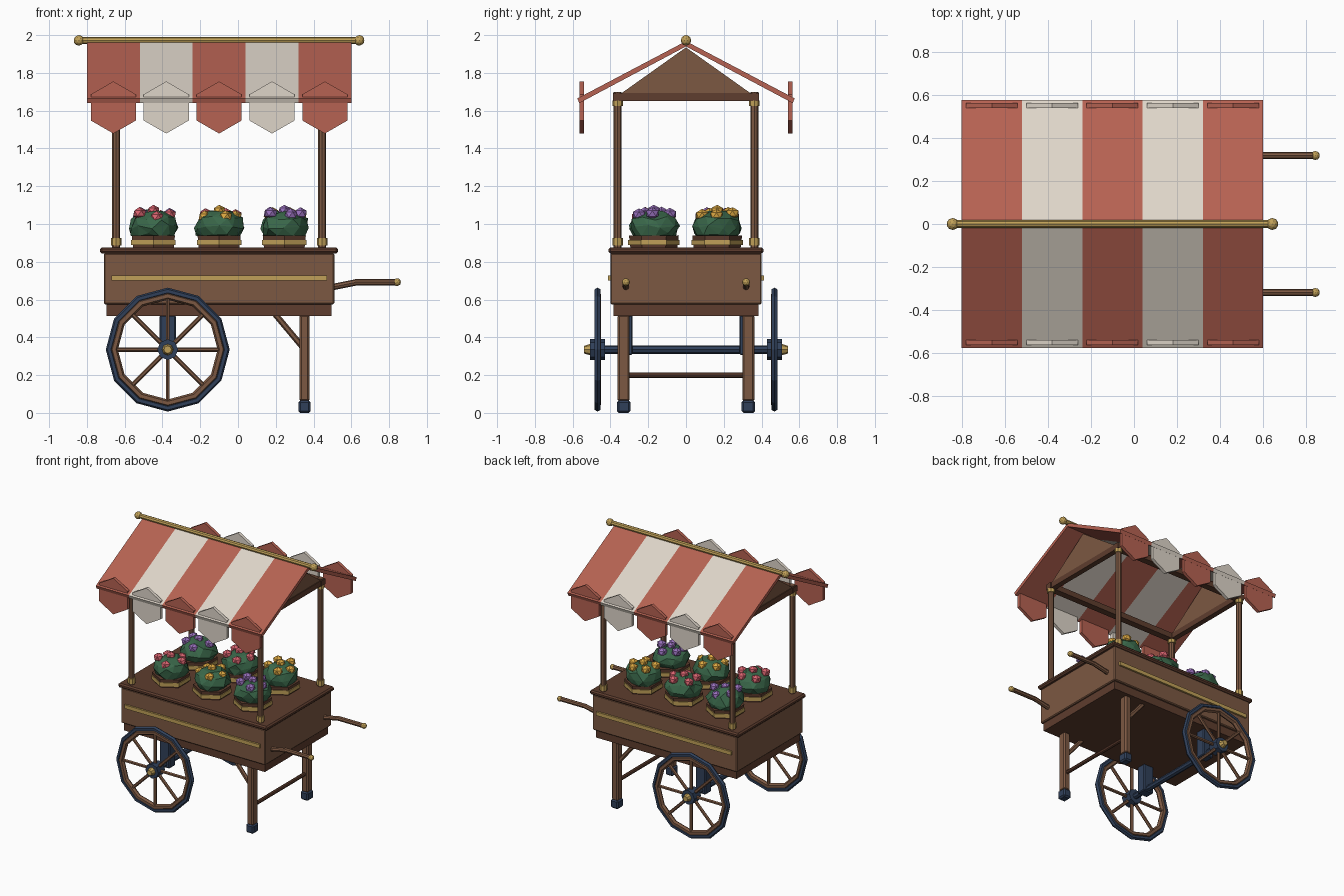
import bpy, bmesh, math, random
from mathutils import Vector, Matrix

if "Cube" in bpy.data.objects:
    bpy.data.objects.remove(bpy.data.objects["Cube"], do_unlink=True)
random.seed(4)


def material(name, *rgb):
    lin = [((c / 255 + 0.055) / 1.055) ** 2.4 for c in rgb] + [1]
    m = bpy.data.materials.new(name)
    m.use_nodes = True
    m.diffuse_color = lin
    m.node_tree.nodes["Principled BSDF"].inputs["Base Color"].default_value = lin
    return m


RED = material("canvas red", 182, 98, 82)
CREAM = material("canvas cream", 222, 213, 201)
WOOD = material("wood", 124, 88, 66)
DARK = material("dark wood", 94, 61, 46)
BRASS = material("brass", 192, 160, 88)
NAVY = material("navy iron", 48, 64, 90)
GREEN = material("leaf green", 58, 104, 74)
PINK = material("pink petals", 218, 100, 112)
YELLOW = material("yellow petals", 220, 168, 66)
PURPLE = material("purple petals", 152, 112, 188)

parts = {}


def part(name, mat):
    if name not in parts:
        parts[name] = (bmesh.new(), mat)
    return parts[name][0]


def box(bm, centre, size):
    bmesh.ops.create_cube(bm, size=1, matrix=Matrix.Translation(centre) @ Matrix.Diagonal((*size, 1)))


def rod(bm, a, b, r, r2=None, sides=8, turn=0):
    a, b = Vector(a), Vector(b)
    d = b - a
    mat = Matrix.Translation((a + b) / 2) @ d.to_track_quat('Z', 'Y').to_matrix().to_4x4()
    bmesh.ops.create_cone(bm, cap_ends=True, segments=sides, radius1=r, radius2=r2 or r,
                          depth=d.length, matrix=mat @ Matrix.Rotation(turn, 4, 'Z'))


def ball(bm, centre, r, detail=2, squash=1):
    mat = Matrix.Translation(centre) @ Matrix.Diagonal((1, 1, squash, 1))
    return bmesh.ops.create_icosphere(bm, subdivisions=detail, radius=r, matrix=mat)["verts"]


def prism(bm, outline, along, length):
    """Closed outline of 3D points extruded in one direction."""
    f = bm.faces.new([bm.verts.new(p) for p in outline])
    out = bmesh.ops.extrude_face_region(bm, geom=[f])["geom"]
    moved = [v for v in out if isinstance(v, bmesh.types.BMVert)]
    bmesh.ops.translate(bm, verts=moved, vec=Vector(along) * length)


def ring(bm, centre, major, minor, steps=12, sides=6):
    """Wheel ring lying in the xz plane."""
    loops = []
    for i in range(steps):
        a = math.tau * i / steps
        loop = []
        for j in range(sides):
            b = math.tau * j / sides
            r = major + minor * math.cos(b)
            offset = Vector((r * math.cos(a), minor * math.sin(b), r * math.sin(a)))
            loop.append(bm.verts.new(Vector(centre) + offset))
        loops.append(loop)
    for i in range(steps):
        p, q = loops[i], loops[(i + 1) % steps]
        for j in range(sides):
            k = (j + 1) % sides
            bm.faces.new((p[j], p[k], q[k], q[j]))


# Cart body
box(part("deck", DARK), (-0.1, 0, 0.86), (1.26, 0.82, 0.033))
box(part("body", WOOD), (-0.1, 0, 0.71), (1.22, 0.8, 0.27))
box(part("underframe", DARK), (-0.1, 0, 0.545), (1.19, 0.765, 0.062))

POST_X = (-0.645, 0.445)
WHEEL_X, WHEEL_Z = -0.372, 0.335

for s in (-1, 1):
    box(part("body_stripe", BRASS), (-0.1, s * 0.405, 0.714), (1.14, 0.018, 0.028))

    # Wheel: tyre, rim, spokes, hub
    y = s * 0.468
    centre = Vector((WHEEL_X, y, WHEEL_Z))
    ring(part("tyres", NAVY), centre, 0.31, 0.018)
    ring(part("rims", WOOD), centre, 0.284, 0.02)
    for i in range(8):
        a = math.tau * i / 8
        end = centre + Vector((math.cos(a), 0, math.sin(a))) * 0.28
        rod(part("spokes", WOOD), centre, end, 0.012, sides=6)
    rod(part("hubs", NAVY), centre - Vector((0, 0.04, 0)), centre + Vector((0, 0.04, 0)), 0.055)
    rod(part("hub_caps", BRASS), (WHEEL_X, s * 0.505, WHEEL_Z), (WHEEL_X, s * 0.54, WHEEL_Z), 0.031, 0.02)
    box(part("axle_brackets", NAVY), (WHEEL_X, s * 0.32, 0.412), (0.085, 0.075, 0.21))

    # Leg, foot and brace
    y = s * 0.33
    box(part("legs", WOOD), (0.352, y, 0.29), (0.054, 0.064, 0.46))
    box(part("feet", NAVY), (0.352, y, 0.033), (0.064, 0.072, 0.066))
    rod(part("leg_braces", WOOD), (0.345, y, 0.345), (0.19, y, 0.53), 0.016, sides=6)

    # Push handle
    y = s * 0.318
    grip = part("handles", WOOD)
    rod(grip, (0.49, y, 0.664), (0.63, y, 0.692), 0.017)
    rod(grip, (0.62, y, 0.692), (0.84, y, 0.692), 0.017)
    ball(part("handle_ends", BRASS), (0.842, y, 0.692), 0.021)

    # Posts with collars, and the side beam
    y = s * 0.362
    for x in POST_X:
        rod(part("posts", WOOD), (x, y, 0.87), (x, y, 1.7), 0.021)
        rod(part("post_collars", BRASS), (x, y, 0.885), (x, y, 0.925), 0.028)
        rod(part("post_collars", BRASS), (x, y, 1.625), (x, y, 1.655), 0.028)
    box(part("side_beams", DARK), (-0.1, y, 1.672), (1.14, 0.05, 0.042))

rod(part("axle", NAVY), (WHEEL_X, -0.45, WHEEL_Z), (WHEEL_X, 0.45, WHEEL_Z), 0.022)
rod(part("leg_crossbar", DARK), (0.352, -0.33, 0.2), (0.352, 0.33, 0.2), 0.014)

# Gable ends
for x in POST_X:
    box(part("end_beams", DARK), (x, 0, 1.672), (0.04, 0.72, 0.042))
    outline = [(x - 0.015, -0.345, 1.69), (x - 0.015, 0.345, 1.69), (x - 0.015, 0, 1.935)]
    prism(part("gables", WOOD), outline, (1, 0, 0), 0.03)

# Striped awning with hexagonal valance flaps
for i in range(5):
    colour, mat = (("red", RED), ("cream", CREAM))[i % 2]
    x = -0.8 + 0.28 * i
    slope = [(0.575, 1.665), (0.565, 1.64), (0, 1.94)]
    section = [(0, 1.968)] + slope + [(-y, z) for y, z in slope[1::-1]]
    prism(part(colour + "_awning", mat), [(x, y, z) for y, z in section], (1, 0, 0), 0.28)
    for s in (-1, 1):
        mid = Vector((x + 0.14, s * 0.551, 1.617))
        outline = [mid + Vector((math.sin(k * math.pi / 3), 0, math.cos(k * math.pi / 3))) * 0.138
                   - Vector((0, 0.012, 0)) for k in range(6)]
        prism(part(colour + "_valance", mat), outline, (0, 1, 0), 0.024)

# Ridge pole
rod(part("ridge_pole", BRASS), (-0.84, 0, 1.972), (0.64, 0, 1.972), 0.018)
for x in (-0.842, 0.642):
    ball(part("ridge_finials", BRASS), (x, 0, 1.972), 0.028)

# Flower baskets
rows = {-0.17: (PINK, YELLOW, PURPLE), 0.165: (PURPLE, PINK, YELLOW)}
for y, colours in rows.items():
    for x, petals in zip((-0.448, -0.1, 0.245), colours):
        rod(part("baskets", DARK), (x, y, 0.87), (x, y, 0.94), 0.124, 0.132, 6)
        rod(part("basket_bands", BRASS), (x, y, 0.888), (x, y, 0.916), 0.136, sides=6)
        for v in ball(part("bushes", GREEN), (x, y, 0.985), 0.13, 2, 0.68):
            v.co += Vector([random.uniform(-0.011, 0.011) for _ in range(3)])
        blooms = part(petals.name.replace(" ", "_"), petals)
        ball(blooms, (x, y, 1.072), 0.035, 1, 0.85)
        for k in range(5):
            a = math.tau * k / 5 + random.uniform(-0.15, 0.15)
            spot = (x + 0.086 * math.cos(a), y + 0.086 * math.sin(a), 1.045 + random.uniform(-0.01, 0.015))
            ball(blooms, spot, 0.037, 1, 0.9)

# Turn the collected meshes into objects
bevels = {"deck": 0.01, "body": 0.006, "legs": 0.01, "feet": 0.01, "axle_brackets": 0.006}
for name, (bm, mat) in parts.items():
    bmesh.ops.recalc_face_normals(bm, faces=bm.faces)
    mesh = bpy.data.meshes.new(name)
    bm.to_mesh(mesh)
    bm.free()
    mesh.materials.append(mat)
    obj = bpy.data.objects.new(name, mesh)
    bpy.context.scene.collection.objects.link(obj)
    if name in bevels:
        mod = obj.modifiers.new("soft edges", 'BEVEL')
        mod.width = bevels[name]
        mod.segments = 1
